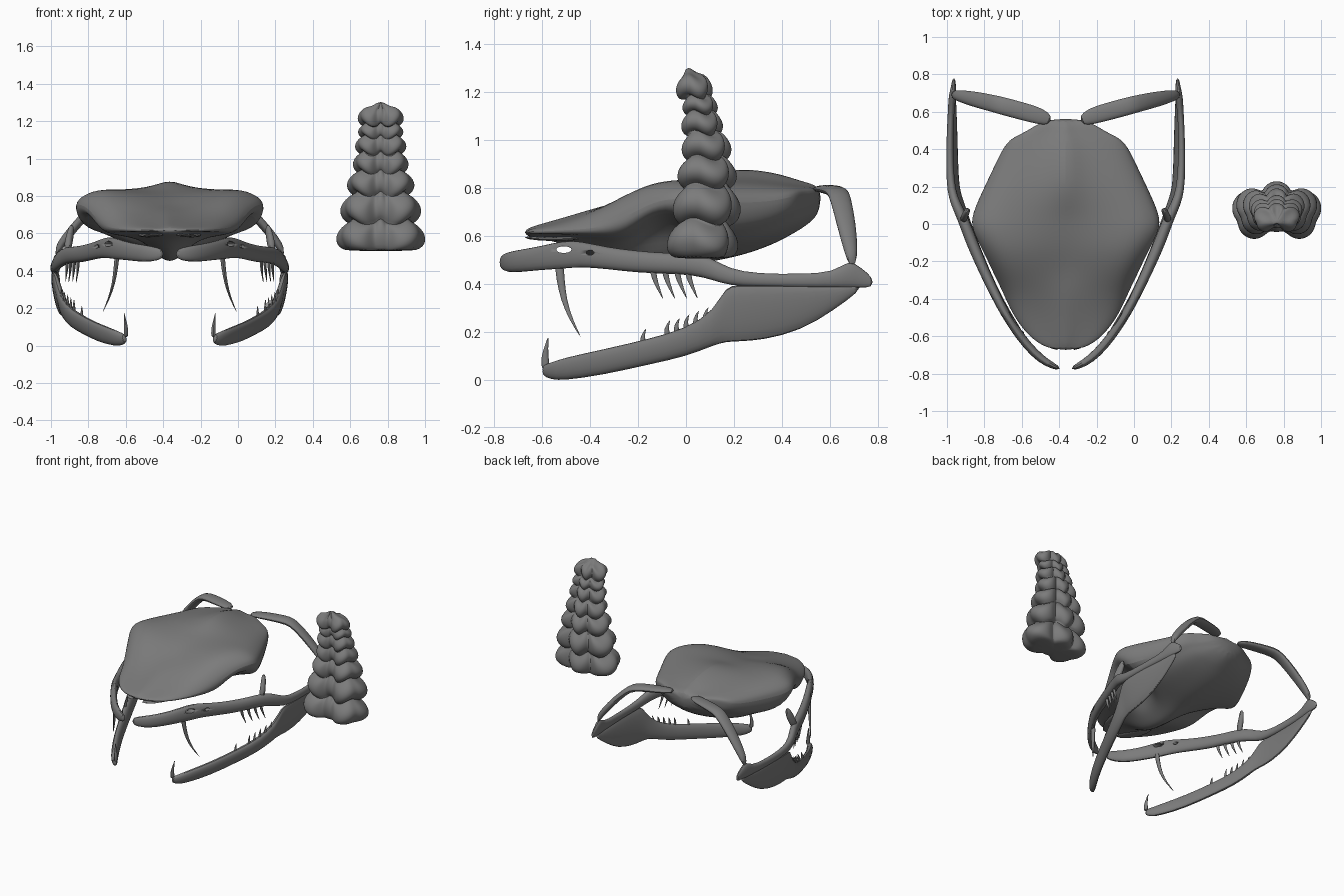
import bpy, bmesh, math
from mathutils import Vector

CX = -0.365  # skull centre line


def grey(name, v):
    m = bpy.data.materials.new(name)
    m.diffuse_color = (v, v, v, 1)
    return m


BONE = grey("dark_bone", 0.2)


def loft(name, rings, loc=(CX, 0, 0), subsurf=1, mirror=False, angle=50):
    bm = bmesh.new()
    vs = [[bm.verts.new(p) for p in r] for r in rings]
    n = len(vs[0])
    for a, b in zip(vs, vs[1:]):
        for i in range(n):
            j = (i + 1) % n
            bm.faces.new((a[i], a[j], b[j], b[i]))
    bm.faces.new(vs[0])
    bm.faces.new(vs[-1])
    bmesh.ops.recalc_face_normals(bm, faces=bm.faces)
    me = bpy.data.meshes.new(name)
    bm.to_mesh(me)
    bm.free()
    me.materials.append(BONE)
    ob = bpy.data.objects.new(name, me)
    bpy.context.collection.objects.link(ob)
    ob.location = loc
    bpy.ops.object.select_all(action='DESELECT')
    bpy.context.view_layer.objects.active = ob
    ob.select_set(True)
    bpy.ops.object.shade_smooth_by_angle(angle=math.radians(angle))
    if subsurf:
        m = ob.modifiers.new("smooth", 'SUBSURF')
        m.levels = m.render_levels = subsurf
    if mirror:
        ob.modifiers.new("mirror", 'MIRROR').use_mirror_merge = False
    return ob


def bar(name, st, lean=0, n=10):
    # stations: x, y, z low, z high, half thickness; mirrored to both sides
    rings = []
    for k, (x, y, lo, hi, t) in enumerate(st):
        a, b = st[max(k - 1, 0)], st[min(k + 1, len(st) - 1)]
        d = Vector((b[0] - a[0], b[1] - a[1], 0)).normalized()
        ring = []
        for i in range(n):
            q = 2 * math.pi * i / n
            c, s = math.cos(q), math.sin(q)
            s = math.copysign(abs(s) ** 0.8, s)
            h = (hi - lo) / 2 * 1.12
            ring.append((x + d.y * t * c + lean * h * s, y - d.x * t * c, (lo + hi) / 2 + h * s))
        rings.append(ring)
    return loft(name, rings, mirror=True)


def tooth(name, pts, r):
    # curved spike tapering to a point
    m = len(pts) - 1
    rings = []
    for k, (x, y, z) in enumerate(pts):
        rr = r * (1 - 0.92 * (k / m) ** 1.3)
        rings.append([(x + 0.7 * rr * math.cos(i * math.pi / 4),
                       y + rr * math.sin(i * math.pi / 4), z) for i in range(8)])
    return loft(name, rings, mirror=True)


# Cranium: y, half width, z centre, z side, z edge, z rim, wall width, wall z, keel z
SECT = [
    (-.675, .09, .632, .625, .618, .608, .06, .606, .602),
    (-.60, .20, .655, .637, .620, .605, .10, .600, .585),
    (-.48, .285, .690, .665, .625, .605, .13, .590, .560),
    (-.36, .335, .725, .715, .63, .600, .13, .560, .470),
    (-.25, .39, .745, .785, .685, .590, .12, .530, .445),
    (-.14, .44, .785, .835, .745, .690, .12, .530, .435),
    (-.03, .50, .815, .845, .765, .690, .16, .540, .450),
    (.05, .50, .835, .838, .755, .620, .24, .550, .475),
    (.20, .43, .905, .828, .750, .635, .28, .560, .500),
    (.36, .355, .885, .815, .750, .670, .26, .600, .555),
    (.455, .305, .85, .805, .775, .715, .21, .650, .610),
    (.49, .21, .835, .805, .785, .72, .15, .670, .630),
    (.565, .11, .81, .800, .790, .750, .07, .720, .690),
]
rings = []
for y, w, zt, zs, ze, zr, wi, zi, zb in SECT:
    socket = -.3 < y < 0
    mid = (wi + .22 * (w - wi), zr - .02) if socket else (.5 * (w + wi), (zr + zi) / 2 + .01)
    k = .3 if y > 0 else .6
    half = [(.26 * w, zt * k + zs * (1 - k) - .004), (.74 * w, zs), (.93 * w, zs * .55 + ze * .45),
            (w * 1.03, ze), (w * .98, zr), mid, (wi, zi),
            (.5 * wi, (zi + zb) / 2 - .005)]
    ring = [(0, y, zt)] + [(x, y, z) for x, z in half] + [(0, y, zb)]
    ring += [(-x, y, z) for x, z in reversed(half)]
    rings.append(ring)
loft("cranium", rings, subsurf=2)

# Nasal blades under the snout
bar("nasal_blade", [(.04, -.68, .588, .602, .03), (.12, -.55, .575, .59, .05),
                    (.15, -.42, .585, .605, .03)])

# Upper jaw bars
upper = bar("upper_jaw", [
    (.03, -.775, .465, .515, .012), (.10, -.745, .45, .53, .022), (.17, -.69, .452, .54, .025),
    (.245, -.60, .462, .555, .025), (.305, -.51, .467, .578, .025), (.345, -.44, .475, .575, .026),
    (.40, -.33, .465, .55, .028), (.455, -.21, .45, .535, .03), (.51, -.08, .445, .525, .033),
    (.55, .03, .44, .525, .03), (.59, .11, .42, .505, .027), (.612, .18, .395, .46, .024),
    (.62, .30, .39, .44, .021), (.62, .48, .387, .44, .018), (.612, .62, .387, .445, .018),
    (.606, .68, .387, .50, .022), (.60, .73, .387, .465, .015), (.598, .782, .387, .425, .008)])

# Openings through the front of each upper jaw
for k, (y, z, x, ry, rz) in enumerate([(-.51, .543, .305, .032, .014), (-.40, .53, .365, .016, .01)]):
    q = [2 * math.pi * i / 14 for i in range(14)]
    cut = loft("jaw_cutter_%d" % k,
               [[(x + s, y + ry * math.cos(a), z + rz * math.sin(a)) for a in q]
                for s in (-.12, .12)], subsurf=0)
    cut.hide_render = True
    cut.hide_viewport = True
    m = upper.modifiers.new("opening", 'BOOLEAN')
    m.operation, m.object, m.solver = 'DIFFERENCE', cut, 'EXACT'
    upper.modifiers.move(len(upper.modifiers) - 1, 1 + k)

# Lower jaw bars
bar("lower_jaw", [
    (.235, -.60, .018, .06, .015), (.265, -.56, .002, .07, .022), (.30, -.51, .0, .088, .024),
    (.39, -.35, .022, .122, .024), (.475, -.15, .068, .168, .026), (.535, 0, .10, .21, .028),
    (.575, .12, .15, .285, .028), (.59, .165, .165, .385, .02), (.60, .22, .167, .388, .022),
    (.605, .32, .172, .388, .022), (.605, .48, .21, .388, .02), (.602, .62, .295, .388, .016),
    (.60, .73, .375, .40, .012)], lean=.18)

# Hinge bones from the back of the cranium to the jaw joint
bar("hinge_bone", [
    (.08, .55, .785, .805, .025), (.13, .575, .782, .812, .048), (.24, .605, .775, .812, .05),
    (.34, .632, .765, .808, .05), (.39, .645, .735, .785, .048), (.49, .668, .625, .69, .044),
    (.58, .688, .515, .58, .032), (.612, .695, .46, .525, .018)])

# Process behind the eye
bar("eye_process", [(.55, .01, .50, .54, .02), (.542, .04, .49, .60, .02),
                    (.53, .065, .54, .645, .018), (.52, .085, .60, .645, .014)])

# Fangs and teeth
tooth("fang", [(.28, -.53, .50), (.287, -.525, .42), (.30, -.51, .33), (.325, -.48, .25),
               (.36, -.438, .175)], .022)
tooth("lower_fang", [(.235, -.585, .04), (.232, -.59, .09), (.238, -.585, .13),
                     (.245, -.575, .18)], .022)
for i, y in enumerate([-.14, -.09, -.04, .005]):
    x = .49 + .4 * (y + .14)
    tooth("upper_tooth_%d" % i, [(x, y, .47), (x, y + .008, .42), (x + .005, y + .025, .38),
                                 (x + .01, y + .045, .335)], .016)
for i, (y, z) in enumerate([(-.17, .15), (-.07, .185), (-.03, .195), (.01, .21), (.05, .225), (.09, .24)]):
    x = .47 + .42 * (y + .17)
    tooth("lower_tooth_%d" % i, [(x, y - .005, z - .01), (x, y - .015, z + .03),
                                 (x, y + .005, z + .065)], .016)

# Tail rattle: z, half height, x radius, y scale, y centre
SEGS = [(.585, .08, .240, 1, .065), (.735, .075, .218, 1.05, .083), (.87, .06, .182, 1.1, .085),
        (.98, .053, .150, 1.12, .083), (1.075, .045, .138, 1.02, .065), (1.15, .035, .122, .98, .057),
        (1.225, .045, .124, 1, .033)]
# rounded lobes seen from above: x, y, radius
LOBES = [(0, 0, .45), (0, .25, .39), (.60, .08, .40), (-.60, .08, .40), (.50, -.24, .37), (-.50, -.24, .37)]


def lobed(z, a, b, yc, f, wave, n=60):
    ring = []
    for i in range(n):
        t = 2 * math.pi * i / n
        d = Vector((math.cos(t), math.sin(t)))
        r = 0
        for cx, cy, R in LOBES:
            p = d.x * cx + d.y * cy
            k = R * R - (cx * cx + cy * cy - p * p)
            if k > 0:
                r = max(r, p + math.sqrt(k))
        w = wave * math.cos(5 * (t - math.pi / 2))
        ring.append((a * f * r * d.x, yc + a * b * f * r * d.y, z - w))
    return ring


rings = []
for k, (z, h, a, b, yc) in enumerate(SEGS):
    for u, f in ((-1, .74), (-.85, .88), (-.4, 1), (.1, 1), (.55, .90), (.9, .72)):
        first = k == 0 and u < -.5
        rings.append(lobed(z + u * h, a, b, yc, f, 0 if first else .12 * h + .006))
rings += [lobed(1.278, .12, 1, .02, .38, .003), lobed(1.302, .12, 1, .01, .15, 0)]
loft("rattle", rings, loc=(.763, 0, 0), angle=60)
